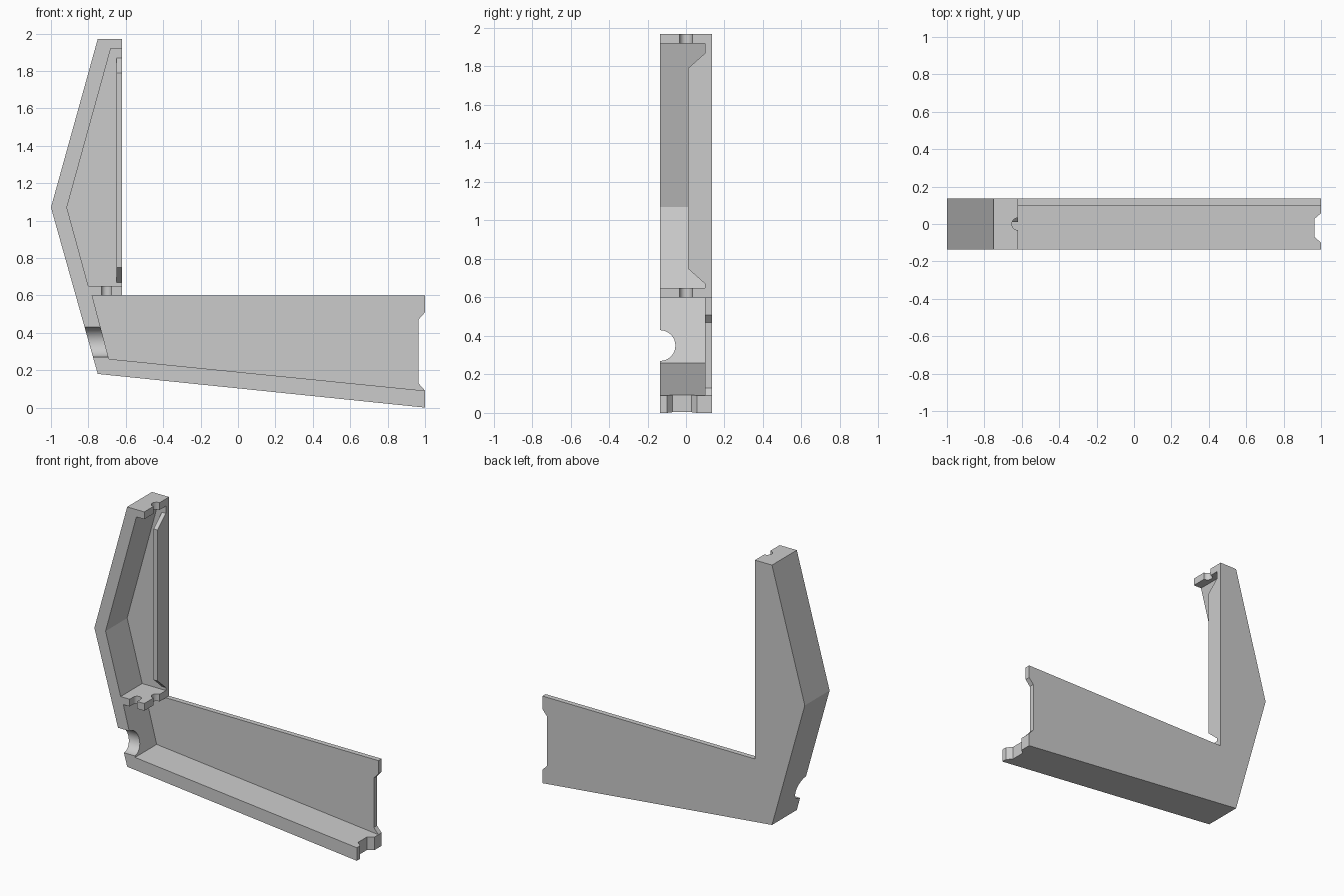
import bpy
import bmesh
from math import cos, sin, pi, radians

cube = bpy.data.objects.get("Cube")
if cube:
    bpy.data.objects.remove(cube, do_unlink=True)

grey = bpy.data.materials.new("plain_grey")
grey.use_nodes = True
colour = (0.6, 0.6, 0.6, 1)
grey.diffuse_color = colour
grey.node_tree.nodes["Principled BSDF"].inputs["Base Color"].default_value = colour


def prism(name, points, axis, low, high):
    """Extrude a 2D profile along one axis; the profile uses the other two in order."""
    def place(p, d):
        return {"x": (d, p[0], p[1]), "y": (p[0], d, p[1]), "z": (p[0], p[1], d)}[axis]
    bm = bmesh.new()
    a = [bm.verts.new(place(p, low)) for p in points]
    b = [bm.verts.new(place(p, high)) for p in points]
    bm.faces.new(a)
    bm.faces.new(b[::-1])
    for i in range(len(a)):
        j = (i + 1) % len(a)
        bm.faces.new((a[j], a[i], b[i], b[j]))
    bmesh.ops.recalc_face_normals(bm, faces=bm.faces)
    mesh = bpy.data.meshes.new(name)
    bm.to_mesh(mesh)
    bm.free()
    mesh.materials.append(grey)
    obj = bpy.data.objects.new(name, mesh)
    bpy.context.collection.objects.link(obj)
    return obj


def circle(u, v, r, n=32):
    return [(u + r * cos(2 * pi * i / n), v + r * sin(2 * pi * i / n)) for i in range(n)]


def cut(body, cutter):
    cutter.hide_render = True
    mod = body.modifiers.new("cut", "BOOLEAN")
    mod.operation = "DIFFERENCE"
    mod.solver = "EXACT"
    mod.object = cutter
    bpy.context.view_layer.objects.active = body
    bpy.ops.object.modifier_apply(modifier=mod.name)
    bpy.data.objects.remove(cutter, do_unlink=True)


HALF = 0.135    # half depth
PANEL = 0.10    # front face of the back panel

# Solid L-shaped housing
body = prism("housing", [(-0.62, 1.97), (-0.75, 1.97), (-1, 1.07), (-0.75, 0.18),
                         (1, 0), (1, 0.6), (-0.62, 0.6)], "y", -HALF, HALF)

# Upper and lower hollows, open to the front and right
cut(body, prism("upper_hollow", [(-0.5, 1.92), (-0.68, 1.92), (-0.915, 1.07),
                                 (-0.80, 0.65), (-0.5, 0.65)], "y", -0.3, PANEL))
cut(body, prism("lower_hollow", [(-0.78, 0.6), (-0.69, 0.26), (1.1, 0.08), (1.1, 0.7),
                                 (-0.619, 0.7), (-0.619, 0.6)], "y", -0.3, PANEL))

# Notches in the end of the panel and the end of the floor
cut(body, prism("panel_notch", [(1.01, 0.521), (0.965, 0.47), (0.965, 0.13),
                                (1.01, 0.079)], "y", 0.07, 0.2))
cut(body, prism("floor_notch", [(1.01, -0.108), (0.965, -0.07), (0.965, 0.028),
                                (1.01, 0.066)], "z", -0.1, 0.2))

# Cable opening through the outer wall
cut(body, prism("cable_hole", circle(-HALF, 0.35, 0.08), "x", -1.1, -0.6))

# Round notches in the right edge of both shelves
for low, high in ((0.55, 0.7), (1.9, 2.05)):
    cut(body, prism("shelf_notch", circle(-0.62, 0, 0.033), "z", low, high))

# Round-ended slot in the front of the middle shelf
arc = [(-0.703 + 0.028 * cos(pi * i / 12), -0.095 + 0.028 * sin(pi * i / 12))
       for i in range(13)]
cut(body, prism("shelf_slot", arc + [(-0.731, -0.2), (-0.675, -0.2)], "z", 0.55, 0.7))

# Raised lip with sloping ends along the upper panel edge
lip = prism("panel_lip", [(0.12, 1.87), (PANEL, 1.87), (0.01, 1.79), (0.01, 0.75),
                          (PANEL, 0.67), (0.12, 0.67)], "x", -0.65, -0.62)

# Smooth the round cuts and keep every corner sharp
for obj in (body, lip):
    bpy.ops.object.select_all(action="DESELECT")
    obj.select_set(True)
    bpy.context.view_layer.objects.active = obj
    bpy.ops.object.shade_smooth_by_angle(angle=radians(20))
